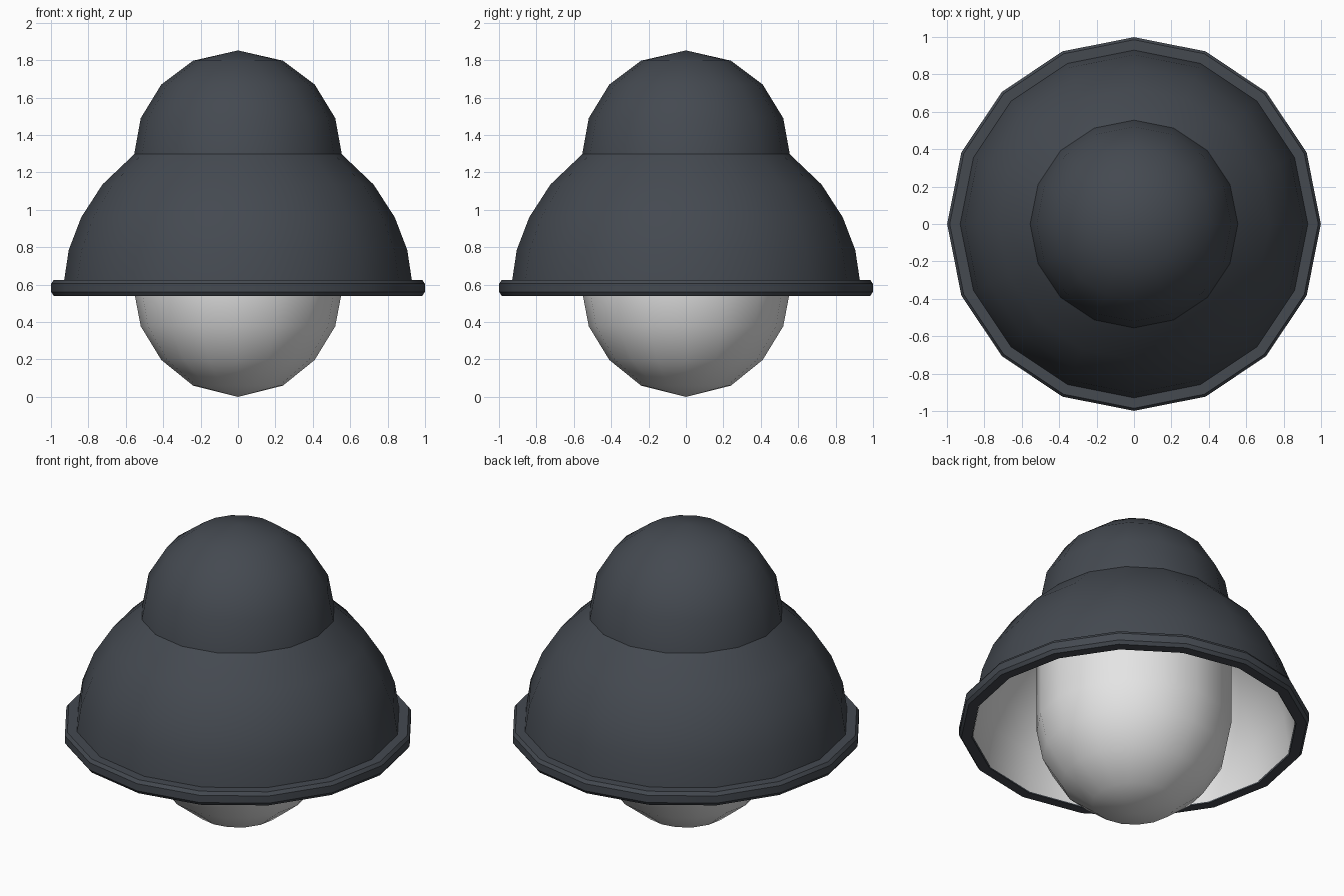
import bpy, bmesh, math

if "Cube" in bpy.data.objects:
    bpy.data.objects.remove(bpy.data.objects["Cube"])

SIDES = 16


def material(name, rgb):
    m = bpy.data.materials.new(name)
    m.diffuse_color = (*rgb, 1.0)
    m.use_nodes = True
    m.node_tree.nodes["Principled BSDF"].inputs["Base Color"].default_value = m.diffuse_color
    return m


dark = material("dark slate metal", (0.058, 0.067, 0.081))
white = material("white glass", (0.78, 0.78, 0.78))


def lathe(name, profile, mat, closed=False, flip=False):
    """Revolve (radius, z) points around the z axis; radius 0 makes a pole."""
    bm = bmesh.new()
    rings = []
    for r, z in profile:
        if r == 0:
            rings.append([bm.verts.new((0, 0, z))] * SIDES)
        else:
            rings.append([bm.verts.new((r * math.cos(2 * math.pi * i / SIDES),
                                        r * math.sin(2 * math.pi * i / SIDES), z))
                          for i in range(SIDES)])
    pairs = list(zip(rings, rings[1:]))
    if closed:
        pairs.append((rings[-1], rings[0]))
    for a, b in pairs:
        for i in range(SIDES):
            j = (i + 1) % SIDES
            loop = list(dict.fromkeys((a[i], a[j], b[j], b[i])))
            bm.faces.new(loop[::-1] if flip else loop)
    me = bpy.data.meshes.new(name)
    bm.to_mesh(me)
    bm.free()
    me.materials.append(mat)
    ob = bpy.data.objects.new(name, me)
    bpy.context.collection.objects.link(ob)
    bpy.ops.object.select_all(action='DESELECT')
    ob.select_set(True)
    bpy.context.view_layer.objects.active = ob
    bpy.ops.object.shade_smooth_by_angle(angle=math.radians(32))
    return ob


# Profiles run bottom to top, so faces point outward
shade = [(0.93, 0.62), (0.905, 0.785), (0.838, 0.96), (0.725, 1.135), (0.555, 1.297)]

# Domed cap on top
lathe("cap", [(0.555, 1.297), (0.52, 1.49), (0.41, 1.67), (0.24, 1.797), (0, 1.852)], dark)

# Outer shade and its white lining
lathe("shade", shade, dark)
lining = [(0.92, 0.545)] + [(r - 0.012, z - 0.006) for r, z in shade]
lathe("shade_lining", lining, white, flip=True)

# Rounded rim ring
lathe("rim", [(0.925, 0.54), (0.985, 0.54), (0.999, 0.56), (0.999, 0.605),
              (0.985, 0.625), (0.925, 0.625)], dark, closed=True)

# Glass bulb with straight sides running up into the shade
lathe("bulb", [(0, 0.0), (0.24, 0.06), (0.41, 0.197), (0.52, 0.377),
               (0.555, 0.56), (0.555, 1.285)], white)
